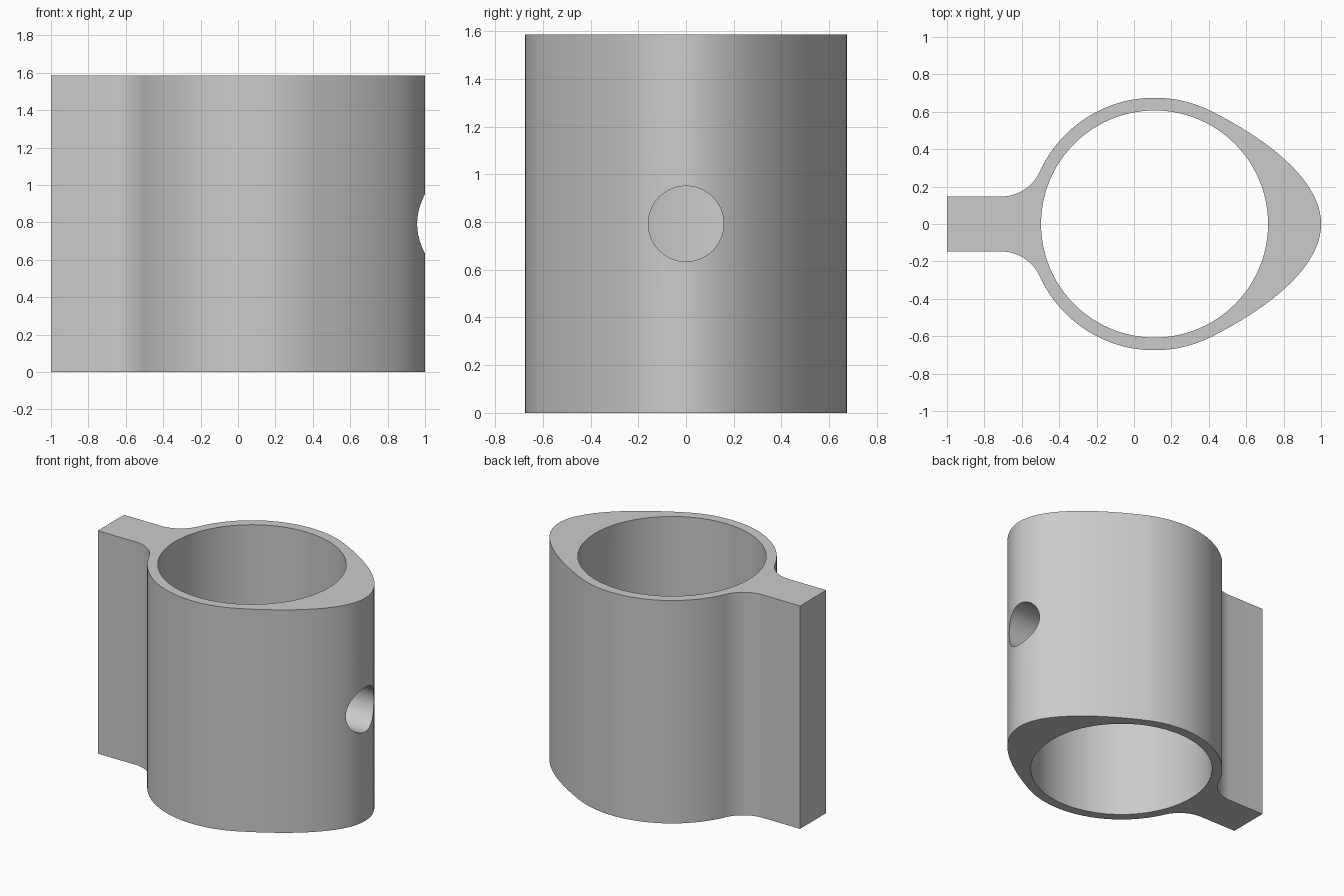
import bpy, bmesh, math
from mathutils import Vector, Matrix
from mathutils.geometry import interpolate_bezier

cube = bpy.data.objects.get("Cube")
if cube:
    bpy.data.objects.remove(cube, do_unlink=True)

HEIGHT = 1.585
CX = 0.11          # bore axis
R_OUT, R_IN = 0.675, 0.607
FIN = 0.147        # half thickness of the fin
FIL_X, FIL_R = -0.71, 0.226   # fillet between fin and ring
HOLE_R = 0.158

grey = bpy.data.materials.new("Grey")
grey.diffuse_color = (0.6, 0.6, 0.6, 1)
grey.use_nodes = True
grey.node_tree.nodes["Principled BSDF"].inputs["Base Color"].default_value = (0.6, 0.6, 0.6, 1)


def arc(cx, cy, r, a0, a1, n):
    return [(cx + r * math.cos(a0 + (a1 - a0) * i / n),
             cy + r * math.sin(a0 + (a1 - a0) * i / n)) for i in range(n + 1)]


def make_object(name, bm):
    bmesh.ops.recalc_face_normals(bm, faces=bm.faces[:])
    mesh = bpy.data.meshes.new(name)
    bm.to_mesh(mesh)
    bm.free()
    mesh.materials.append(grey)
    ob = bpy.data.objects.new(name, mesh)
    bpy.context.collection.objects.link(ob)
    return ob


def cylinder(name, r, depth, matrix):
    bm = bmesh.new()
    bmesh.ops.create_cone(bm, cap_ends=True, segments=96, radius1=r, radius2=r,
                          depth=depth, matrix=matrix)
    return make_object(name, bm)


# Upper half of the outline, from the nose tip to the end of the fin
start = math.radians(63.5)
ring_x, ring_y = CX + R_OUT * math.cos(start), R_OUT * math.sin(start)
nose = interpolate_bezier(Vector((1, 0)), Vector((1, 0.24)),
                          Vector((0.70, ring_y - 0.145)), Vector((ring_x, ring_y)), 33)
half = [(p.x, p.y) for p in nose][:-1]
fillet_y = FIN + FIL_R
meet = math.atan2(fillet_y, FIL_X - CX)
half += arc(CX, 0, R_OUT, start, meet, 40)
half += arc(FIL_X, fillet_y, FIL_R, meet - math.pi, -math.pi / 2, 16)[1:]
half.append((-1, FIN))
outline = half + [(x, -y) for x, y in reversed(half[1:])]

# Solid body extruded from the outline
bm = bmesh.new()
base = bm.faces.new([bm.verts.new((x, y, 0)) for x, y in outline])
ext = bmesh.ops.extrude_face_region(bm, geom=[base])
bmesh.ops.translate(bm, vec=(0, 0, HEIGHT),
                    verts=[v for v in ext["geom"] if isinstance(v, bmesh.types.BMVert)])
body = make_object("sleeve_body", bm)

# Main bore, and the round hole through the nose
cutters = [
    cylinder("bore_cutter", R_IN, 3, Matrix.Translation((CX, 0, HEIGHT / 2))),
    cylinder("nose_hole_cutter", HOLE_R, 1.0,
             Matrix.Translation((0.8, 0, HEIGHT / 2)) @ Matrix.Rotation(math.pi / 2, 4, 'Y')),
]
bpy.ops.object.select_all(action='DESELECT')
bpy.context.view_layer.objects.active = body
body.select_set(True)
for c in cutters:
    c.hide_render = True
    mod = body.modifiers.new(c.name, 'BOOLEAN')
    mod.operation = 'DIFFERENCE'
    mod.solver = 'EXACT'
    mod.object = c
    bpy.ops.object.modifier_apply(modifier=mod.name)
    bpy.data.objects.remove(c, do_unlink=True)

bpy.ops.object.shade_smooth_by_angle(angle=math.radians(30))
